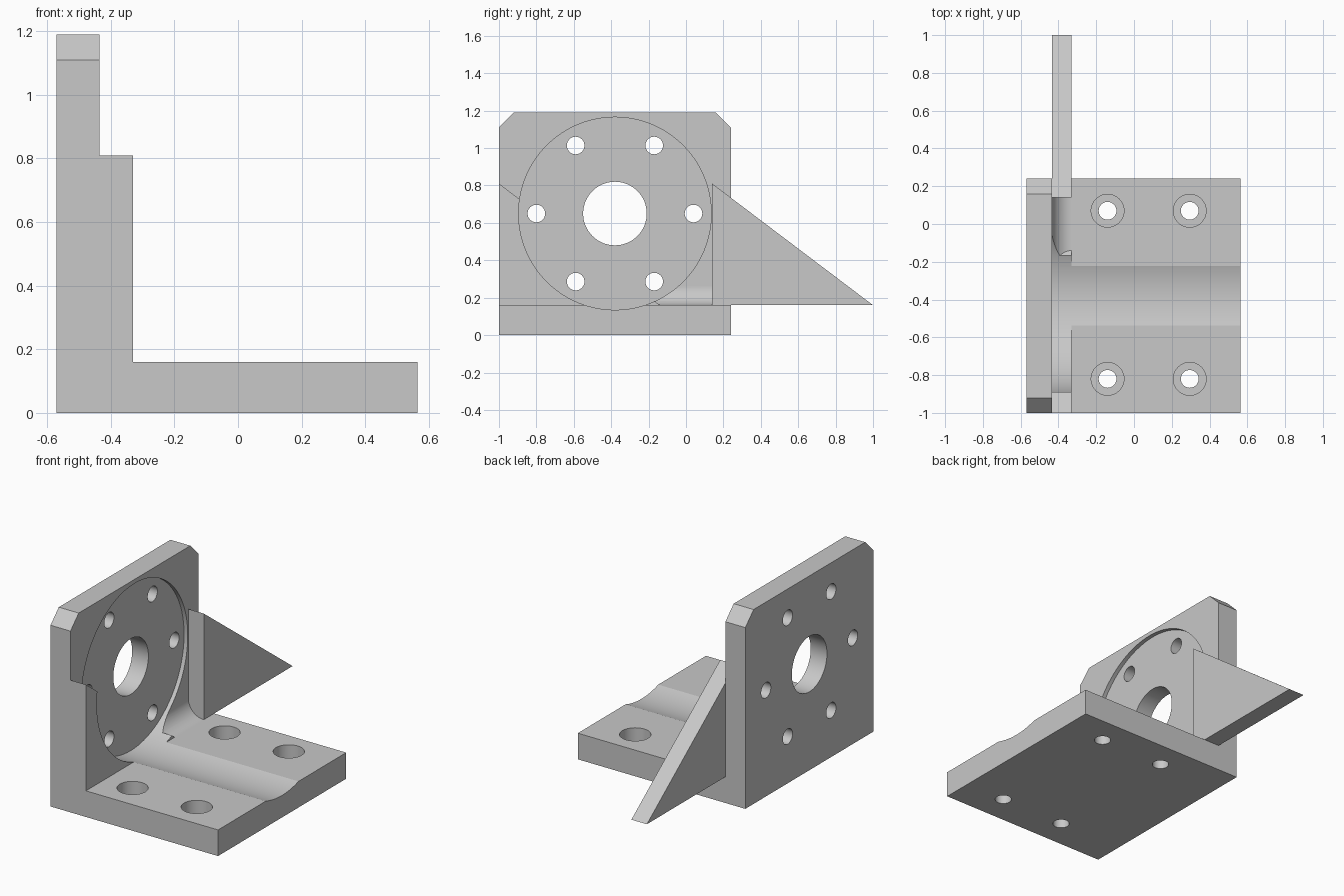
import bpy
import math
from mathutils import Vector

default = bpy.data.objects.get("Cube")
if default:
    bpy.data.objects.remove(default, do_unlink=True)

# Main dimensions
LEFT, RIGHT = -0.57, 0.565
FRONT, BACK = -1.0, 0.24
BASE_TOP, PLATE_TOP = 0.16, 1.19
PLATE_FACE, GUSSET_FACE = -0.435, -0.33
GUSSET_TOP, GUSSET_LENGTH, GUSSET_BACK = 0.81, 0.86, 0.14
BORE_Y, BORE_Z = -0.38, 0.65
CHAMFER = 0.08
X, Y, Z = Vector((1, 0, 0)), Vector((0, 1, 0)), Vector((0, 0, 1))

steel = bpy.data.materials.new("plain grey")
steel.use_nodes = True
grey = (0.58, 0.58, 0.58, 1)
steel.diffuse_color = grey
steel.node_tree.nodes["Principled BSDF"].inputs["Base Color"].default_value = grey


def prism(name, points, u, v, axis, start, end):
    """Extrude a flat outline, given in directions u and v, along an axis."""
    n = len(points)
    verts = [u * a + v * b + axis * d for d in (start, end) for a, b in points]
    faces = [tuple(range(n))[::-1], tuple(range(n, 2 * n))]
    faces += [(i, (i + 1) % n, (i + 1) % n + n, i + n) for i in range(n)]
    mesh = bpy.data.meshes.new(name)
    mesh.from_pydata(verts, [], faces)
    mesh.materials.append(steel)
    obj = bpy.data.objects.new(name, mesh)
    bpy.context.collection.objects.link(obj)
    # Make the normals point outward whatever the outline direction
    bpy.ops.object.select_all(action='DESELECT')
    obj.select_set(True)
    bpy.context.view_layer.objects.active = obj
    bpy.ops.object.mode_set(mode='EDIT')
    bpy.ops.mesh.select_all(action='SELECT')
    bpy.ops.mesh.normals_make_consistent(inside=False)
    bpy.ops.object.mode_set(mode='OBJECT')
    return obj


def circle(a, b, radius, count=64):
    turn = math.tau / count
    return [(a + radius * math.cos(i * turn), b + radius * math.sin(i * turn))
            for i in range(count)]


def combine(body, tool, operation):
    """Join or cut the body with a tool, then discard the tool."""
    mod = body.modifiers.new("shape", 'BOOLEAN')
    mod.operation, mod.object, mod.solver = operation, tool, 'EXACT'
    bpy.context.view_layer.objects.active = body
    bpy.ops.object.modifier_apply(modifier=mod.name)
    bpy.data.objects.remove(tool, do_unlink=True)


# Upright plate with chamfered top corners
bracket = prism("mounting_bracket", [
    (FRONT, 0), (BACK, 0), (BACK, PLATE_TOP - CHAMFER), (BACK - CHAMFER, PLATE_TOP),
    (FRONT + CHAMFER, PLATE_TOP), (FRONT, PLATE_TOP - CHAMFER)],
    Y, Z, X, LEFT, PLATE_FACE)

# Base plate
base = prism("base_plate", [(FRONT, 0), (BACK, 0), (BACK, BASE_TOP), (FRONT, BASE_TOP)],
             Y, Z, X, PLATE_FACE, RIGHT)
combine(bracket, base, 'UNION')

# Two triangular gussets
for y in (FRONT, GUSSET_BACK):
    gusset = prism("gusset", [(y, BASE_TOP), (y + GUSSET_LENGTH, BASE_TOP), (y, GUSSET_TOP)],
                   Y, Z, X, PLATE_FACE, GUSSET_FACE)
    combine(bracket, gusset, 'UNION')

# Concave fillet between plate and base
r = GUSSET_FACE - PLATE_FACE
steps = 12
arc = [(GUSSET_FACE - r * math.cos(i * math.pi / 2 / steps),
        BASE_TOP + r - r * math.sin(i * math.pi / 2 / steps)) for i in range(steps + 1)]
fillet = prism("fillet", [(PLATE_FACE, BASE_TOP)] + arc, X, Z, Y, -0.3, GUSSET_BACK)
combine(bracket, fillet, 'UNION')

# Large round clearance: shallow recess in the plate and trough along the base
combine(bracket, prism("clearance", circle(BORE_Y, BORE_Z, 0.515, 128),
                       Y, Z, X, PLATE_FACE - 0.025, 1), 'DIFFERENCE')

# Central bore and ring of six bolt holes
combine(bracket, prism("bore", circle(BORE_Y, BORE_Z, 0.17), Y, Z, X, -1, 0), 'DIFFERENCE')
for i in range(6):
    a = i * math.pi / 3
    hole = prism("bolt_hole", circle(BORE_Y + 0.42 * math.cos(a), BORE_Z + 0.42 * math.sin(a),
                                     0.047, 40), Y, Z, X, -1, 0)
    combine(bracket, hole, 'DIFFERENCE')

# Counterbored holes in the base
for x in (-0.14, 0.295):
    for y in (-0.82, 0.07):
        for radius, bottom in ((0.087, 0.06), (0.047, -0.1)):
            hole = prism("base_hole", circle(x, y, radius, 40), X, Y, Z, bottom, 0.3)
            combine(bracket, hole, 'DIFFERENCE')

# Smooth round surfaces, keep edges crisp and flat faces flat
bpy.ops.object.select_all(action='DESELECT')
bracket.select_set(True)
bpy.context.view_layer.objects.active = bracket
bpy.ops.object.shade_smooth_by_angle(angle=math.radians(15))
weighted = bracket.modifiers.new("flat_faces", 'WEIGHTED_NORMAL')
weighted.keep_sharp = True
